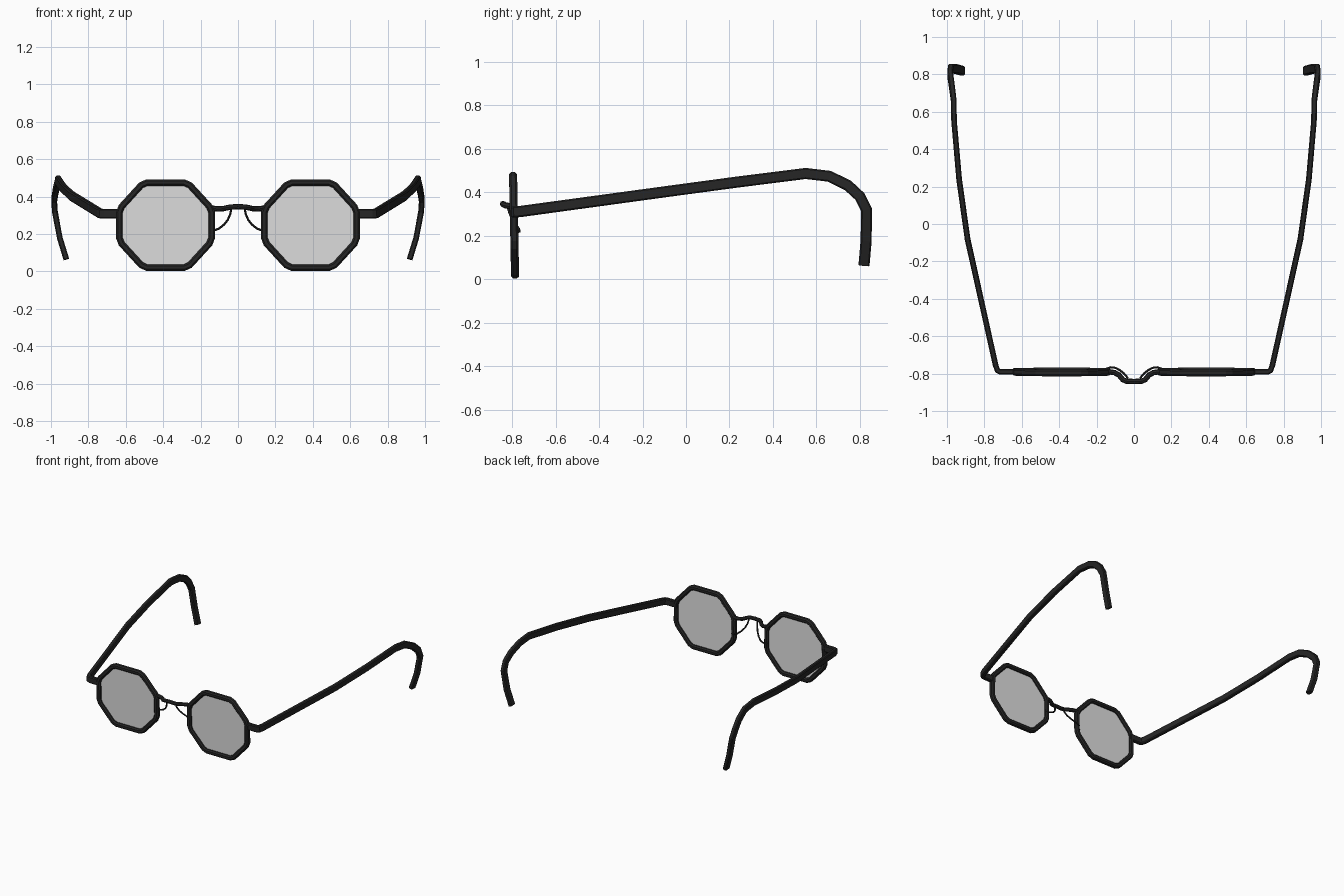
import bpy, bmesh, math
from mathutils import Vector

if "Cube" in bpy.data.objects:
    bpy.data.objects.remove(bpy.data.objects["Cube"])


def material(name, rgba):
    m = bpy.data.materials.new(name)
    m.diffuse_color = rgba
    m.use_nodes = True
    m.node_tree.nodes["Principled BSDF"].inputs["Base Color"].default_value = m.diffuse_color
    return m


black = material("black frame", (0.019, 0.019, 0.019, 1))
tint = material("grey tinted lens", (0.73, 0.73, 0.73, 0.5))


def finish(bm, name, mat):
    bmesh.ops.recalc_face_normals(bm, faces=bm.faces)
    me = bpy.data.meshes.new(name)
    bm.to_mesh(me)
    bm.free()
    me.materials.append(mat)
    ob = bpy.data.objects.new(name, me)
    bpy.context.collection.objects.link(ob)
    return ob


def chamfered(w, h, c):
    """Rectangle section with cut corners."""
    a, b = w / 2, h / 2
    return [(a, -b + c), (a, b - c), (a - c, b), (-a + c, b),
            (-a, b - c), (-a, -b + c), (-a + c, -b), (a - c, -b)]


def sweep(name, path, section, side_of, sx=1, closed=False):
    """Sweep a section along a path; side_of(i, tangent) gives its width axis."""
    pts = [Vector(p) for p in path]
    n = len(pts)
    bm = bmesh.new()
    rings = []
    for i, p in enumerate(pts):
        a = pts[(i - 1) % n] if closed or i > 0 else p
        b = pts[(i + 1) % n] if closed or i < n - 1 else p
        d0, d1 = (p - a).normalized(), (b - p).normalized()
        t = (d0 + d1).normalized()
        s = side_of(i, t)
        s = (s - t * s.dot(t)).normalized()
        u = t.cross(s)
        ring = []
        for x, y in section:
            q = p + s * x + u * y
            ring.append(bm.verts.new((q.x * sx, q.y, q.z)))
        rings.append(ring)
    m = len(section)
    for i in range(n if closed else n - 1):
        r0, r1 = rings[i], rings[(i + 1) % n]
        for j in range(m):
            k = (j + 1) % m
            bm.faces.new((r0[j], r0[k], r1[k], r1[j]))
    if not closed:
        bm.faces.new(rings[0])
        bm.faces.new(rings[-1])
    return finish(bm, name, black)


def circle(r, n=8):
    return [(r * math.cos(2 * math.pi * i / n), r * math.sin(2 * math.pi * i / n))
            for i in range(n)]


CX, CZ = 0.3875, 0.2475


def octagon(a, b, c, d, cut):
    """Lens outline with slightly cut corners, leaning back at the bottom."""
    base = [(a, b), (c, d), (c, -d), (a, -b), (-a, -b), (-c, -d), (-c, d), (-a, b)]
    out = []
    for i, p in enumerate(base):
        p = Vector(p)
        for q in (Vector(base[i - 1]), Vector(base[(i + 1) % 8])):
            v = p + (q - p).normalized() * cut
            out.append((CX + v.x, -0.791 - 0.02 * v.y, CZ + v.y))
    return out


# endpiece and temple arm with the ear hook
arm = [(0.62, -0.79, 0.308), (0.715, -0.79, 0.308), (0.73, -0.783, 0.309),
       (0.74, -0.755, 0.312), (0.89, -0.08, 0.404), (0.935, 0.24, 0.447),
       (0.962, 0.55, 0.486), (0.964, 0.66, 0.473), (0.975, 0.745, 0.431),
       (0.983, 0.80, 0.380), (0.979, 0.83, 0.32), (0.953, 0.829, 0.18),
       (0.918, 0.819, 0.065)]


def arm_side(i, t):
    return t.cross(Vector((0, 0, 1))) if i < 4 else Vector((1, 0, 0))


def pad_side(i, t):
    return Vector((0.3, 1, 0.2))


# nose wire
wire = [(0.035, -0.822, 0.34), (0.042, -0.812, 0.305), (0.055, -0.798, 0.275),
        (0.075, -0.782, 0.25), (0.10, -0.769, 0.23), (0.125, -0.766, 0.22),
        (0.15, -0.775, 0.216)]

for label, sx in (("right", 1), ("left", -1)):
    sweep(label + "_rim", octagon(0.118, 0.227, 0.247, 0.086, 0.018),
          chamfered(0.037, 0.035, 0.009), lambda i, t: Vector((0, 1, 0)), sx, True)
    sweep(label + "_temple_arm", arm, chamfered(0.03, 0.051, 0.006), arm_side, sx)
    sweep(label + "_nose_wire", wire, circle(0.006, 6), pad_side, sx)
    # lens pane
    bm = bmesh.new()
    bm.faces.new([bm.verts.new((x * sx, y, z)) for x, y, z in
                  octagon(0.118, 0.227, 0.247, 0.086, 0.018)])
    finish(bm, label + "_lens", tint)

# bridge over the nose
half = [(0.14, -0.79, 0.338), (0.105, -0.794, 0.334), (0.08, -0.808, 0.335),
        (0.06, -0.832, 0.34), (0.04, -0.841, 0.344)]
bridge = [(-x, y, z) for x, y, z in half] + [(0, -0.842, 0.346)] + half[::-1]
sweep("bridge", bridge, circle(0.0145), lambda i, t: Vector((0, 0, 1)))
